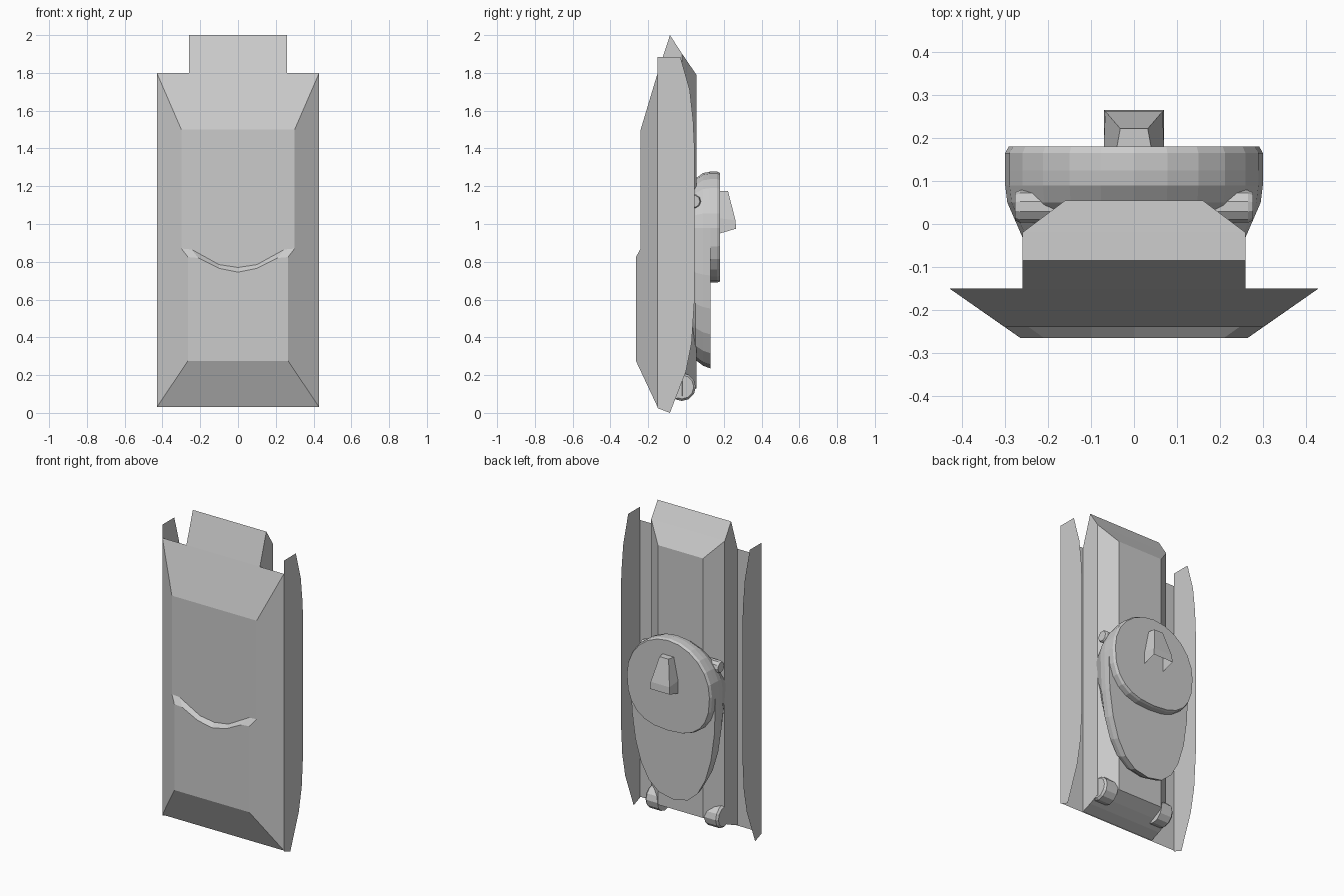
import bpy, bmesh, math
from mathutils import Vector

if "Cube" in bpy.data.objects:
    bpy.data.objects.remove(bpy.data.objects["Cube"])


def make(name, polys, recalc=True):
    """Object from polygons given as point lists; shared corners are welded."""
    bm = bmesh.new()
    for p in polys:
        bm.faces.new([bm.verts.new(v) for v in p])
    bmesh.ops.remove_doubles(bm, verts=bm.verts, dist=1e-5)
    if recalc:
        bmesh.ops.recalc_face_normals(bm, faces=bm.faces)
    me = bpy.data.meshes.new(name)
    bm.to_mesh(me)
    bm.free()
    ob = bpy.data.objects.new(name, me)
    bpy.context.collection.objects.link(ob)
    return ob


def loft(name, rings, caps=(True, True)):
    """Skin consecutive rings of equal point count."""
    n = len(rings[0])
    polys = [[a[i], a[(i + 1) % n], b[(i + 1) % n], b[i]]
             for a, b in zip(rings, rings[1:]) for i in range(n)]
    if caps[0]:
        polys.append(rings[0])
    if caps[1]:
        polys.append(rings[-1])
    return make(name, polys)


def mirrored(half):
    return half + [(-x, *r) for x, *r in reversed(half) if x > 1e-6]


# Belly plate: sloped rim, two flat levels and a curved step between them
up = mirrored([(.30, -.24, .87), (.245, -.24, .865), (.10, -.24, .785), (0, -.24, .77)])
low = mirrored([(.265, -.265, .825), (.21, -.265, .82), (.10, -.265, .765), (0, -.265, .745)])
A, B = (.43, -.15, 1.8), (.43, -.15, .03)
C, D = (.30, -.24, 1.5), (.265, -.265, .275)
flip = lambda p: (-p[0], p[1], p[2])
side = [A, B, D, low[0], up[0], C]
plate = [side, [flip(p) for p in side],
         [A, C, flip(C), flip(A)], [B, D, flip(D), flip(B)],
         [C] + up + [flip(C)], [D] + low + [flip(D)],
         [A, B, flip(B), flip(A)]]
plate += [[up[i], up[i + 1], low[i + 1], low[i]] for i in range(len(up) - 1)]
make("belly_plate", plate)

# Hull: chamfered section running lengthwise with slanted ends
section = [(.26, -.15, .035, 1.8), (.26, -.085, .06, 2.0),
           (.26, -.02, .09, 1.9), (.16, .055, .13, 1.79)]
bottom = [(x, y, z) for x, y, z, _ in section]
top = [(x, y, z) for x, y, _, z in section]
hull = []
for i in range(3):
    s = [bottom[i], bottom[i + 1], top[i + 1], top[i]]
    hull += [s, [flip(p) for p in s]]
    for row in (bottom, top):
        hull.append([row[i], row[i + 1], flip(row[i + 1]), flip(row[i])])
hull.append([bottom[3], top[3], flip(top[3]), flip(bottom[3])])
hull.append([bottom[0], top[0], flip(top[0]), flip(bottom[0])])
make("hull", hull)

# Side skirts: thin single sheets
skirt = [(-.15, 1.885), (-.03, 1.885), (.02, 1.71), (.038, 1.55), (.045, 1.4),
         (.045, .6), (.03, .37), (0, .22), (-.06, .065), (-.085, 0), (-.15, .025)]
for tag, s in (("right", 1), ("left", -1)):
    make("skirt_" + tag, [[(s * .43, y, z) for y, z in skirt][::s]], False)

# Turret base: egg outline tapering down over the hull


def egg(y, sx, sz_up, sz_low, n=24):
    pts = []
    for i in range(n):
        a = 2 * math.pi * i / n
        c, s = math.cos(a), math.sin(a)
        if s >= 0:
            pts.append((sx * c, y, .98 + sz_up * s))
        else:
            pts.append((sx * math.copysign(abs(c) ** .8, c), y, .98 - sz_low * abs(s) ** .8))
    return pts


loft("turret_base", [egg(-.035, .258, .13, .30), egg(.05, .295, .26, .70),
                     egg(.09, .30, .29, .73), egg(.13, .30, .297, .745)])

# Turret disc
loft("turret_disc", [egg(.125, .30, .297, .29), egg(.165, .30, .297, .29),
                     egg(.18, .292, .29, .285)])

# Cupola: tapered hood with an open underside
hood = [[(-w, .178, zi), (-w * k, y, z), (w * k, y, z), (w, .178, zi)]
        for w, k, y, z, zi in ((.04, .8, .222, 1.175, 1.175),
                               (.07, .95, .262, 1.02, 1.03),
                               (.07, 1, .265, .975, .95))]
cup = [[a[i], a[i + 1], b[i + 1], b[i]] for a, b in zip(hood, hood[1:]) for i in range(3)]
cup.append(hood[0])
make("cupola", cup)


# Crosswise drums: sight pods beside the turret, rollers at the hull end
def drum(name, x0, x1, y, z, r, n):
    ring = lambda x, q: [(x, y + q * math.cos(2 * math.pi * i / n),
                          z + q * math.sin(2 * math.pi * i / n)) for i in range(n)]
    d = .012 if x1 > x0 else -.012
    loft(name, [ring(x0, r), ring(x1 - d, r), ring(x1, r * .85)])


for tag, s in (("right", 1), ("left", -1)):
    drum("sight_pod_" + tag, s * .15, s * .277, .041, 1.12, .038, 10)
    drum("end_roller_" + tag, s * .165, s * .258, -.022, .137, .074, 12)
